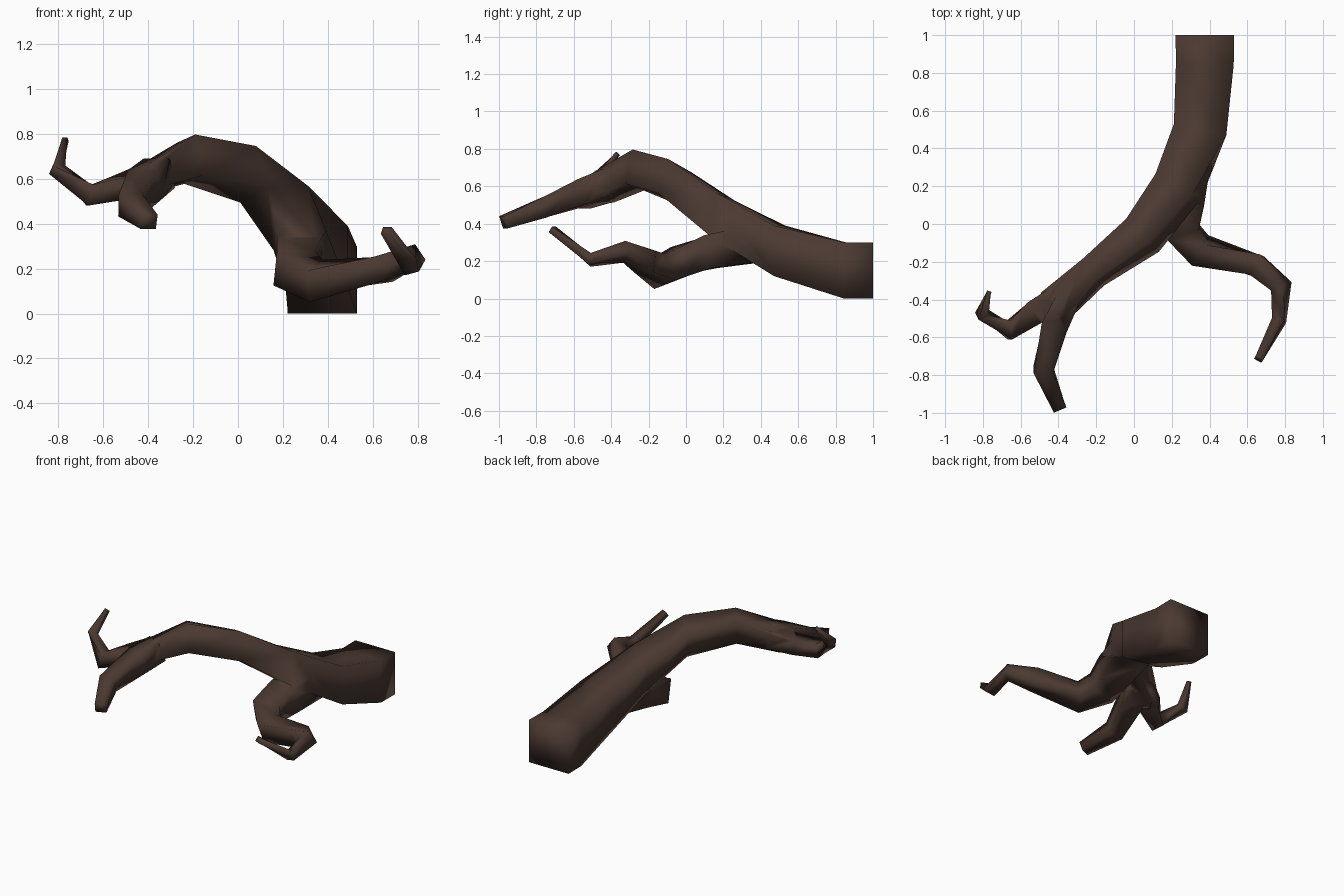
import bpy, bmesh
from math import radians, sin, cos
from mathutils import Vector

if "Cube" in bpy.data.objects:
    bpy.data.objects.remove(bpy.data.objects["Cube"])

bark = bpy.data.materials.new("dark brown bark")
bark.diffuse_color = (0.07, 0.041, 0.031, 1)
bark.use_nodes = True
bark.node_tree.nodes["Principled BSDF"].inputs["Base Color"].default_value = bark.diffuse_color
UP = Vector((0, 0, 1))


def limb(name, pts, upright=False):
    """Square tapering tube through points (x, y, z, half width, half height, roll)."""
    ctr = [Vector(p[:3]) for p in pts]
    bm = bmesh.new()
    rings = []
    for i, p in enumerate(pts):
        t = Vector()
        if i:
            t += (ctr[i] - ctr[i - 1]).normalized()
        if i < len(pts) - 1:
            t += (ctr[i + 1] - ctr[i]).normalized()
        if upright:
            t.z = 0
        t.normalize()
        s0 = t.cross(UP).normalized()
        u0 = s0.cross(t)
        r = radians(p[5])
        side = s0 * cos(r) + u0 * sin(r)
        up = u0 * cos(r) - s0 * sin(r)
        rings.append([bm.verts.new(ctr[i] + side * a * p[3] + up * b * p[4])
                      for a, b in ((-1, -1), (1, -1), (1, 1), (-1, 1))])
    for r, s in zip(rings, rings[1:]):
        for k in range(4):
            bm.faces.new((r[k], r[(k + 1) % 4], s[(k + 1) % 4], s[k]))
    bm.faces.new(rings[0])
    bm.faces.new(rings[-1])
    bmesh.ops.recalc_face_normals(bm, faces=bm.faces)
    me = bpy.data.meshes.new(name)
    bm.to_mesh(me)
    bm.free()
    me.materials.append(bark)
    ob = bpy.data.objects.new(name, me)
    bpy.context.collection.objects.link(ob)
    return ob


# trunk: square cut end, arching up and over to the left
trunk = limb("branch", [
    (0.375, 1.0, 0.15, 0.155, 0.15, 0),
    (0.375, 0.85, 0.15, 0.153, 0.15, 0),
    (0.35, 0.5, 0.255, 0.142, 0.135, 0),
    (0.235, 0.20, 0.425, 0.115, 0.122, -12),
    (0.045, -0.06, 0.62, 0.093, 0.098, -22),
    (-0.215, -0.255, 0.687, 0.067, 0.095, -16),
    (-0.425, -0.44, 0.595, 0.09, 0.06, -15),
    (-0.47, -0.475, 0.565, 0.06, 0.05, -10)], True)

twigs = [
    # left twig, hooking up at the tip
    limb("left_twig", [
        (-0.38, -0.37, 0.61, 0.06, 0.06, 0),
        (-0.52, -0.465, 0.56, 0.065, 0.05, 0),
        (-0.66, -0.562, 0.527, 0.05, 0.048, 0),
        (-0.805, -0.475, 0.64, 0.03, 0.028, 0),
        (-0.768, -0.365, 0.775, 0.012, 0.012, 0)]),
    # front twig, drooping forward
    limb("front_twig", [
        (-0.35, -0.40, 0.625, 0.065, 0.07, 0),
        (-0.415, -0.53, 0.573, 0.07, 0.07, 0),
        (-0.48, -0.77, 0.482, 0.052, 0.053, 0),
        (-0.395, -0.975, 0.408, 0.036, 0.034, 0)]),
    # lower right side branch with a curled end
    limb("right_branch", [
        (0.31, 0.36, 0.29, 0.10, 0.10, 0),
        (0.275, 0.13, 0.25, 0.10, 0.09, 0),
        (0.25, -0.03, 0.20, 0.088, 0.08, 0),
        (0.35, -0.14, 0.145, 0.07, 0.075, -20),
        (0.65, -0.22, 0.198, 0.06, 0.058, 0),
        (0.78, -0.33, 0.25, 0.042, 0.042, -35),
        (0.768, -0.51, 0.207, 0.033, 0.03, -15),
        (0.66, -0.715, 0.37, 0.022, 0.018, 0)]),
]

# weld the twigs onto the trunk as one solid
bpy.context.view_layer.objects.active = trunk
trunk.select_set(True)
for tw in twigs:
    m = trunk.modifiers.new("weld", "BOOLEAN")
    m.operation = "UNION"
    m.solver = "EXACT"
    m.object = tw
    bpy.ops.object.modifier_apply(modifier=m.name)
    bpy.data.objects.remove(tw)

# soft bark shading
for f in trunk.data.polygons:
    f.use_smooth = True
